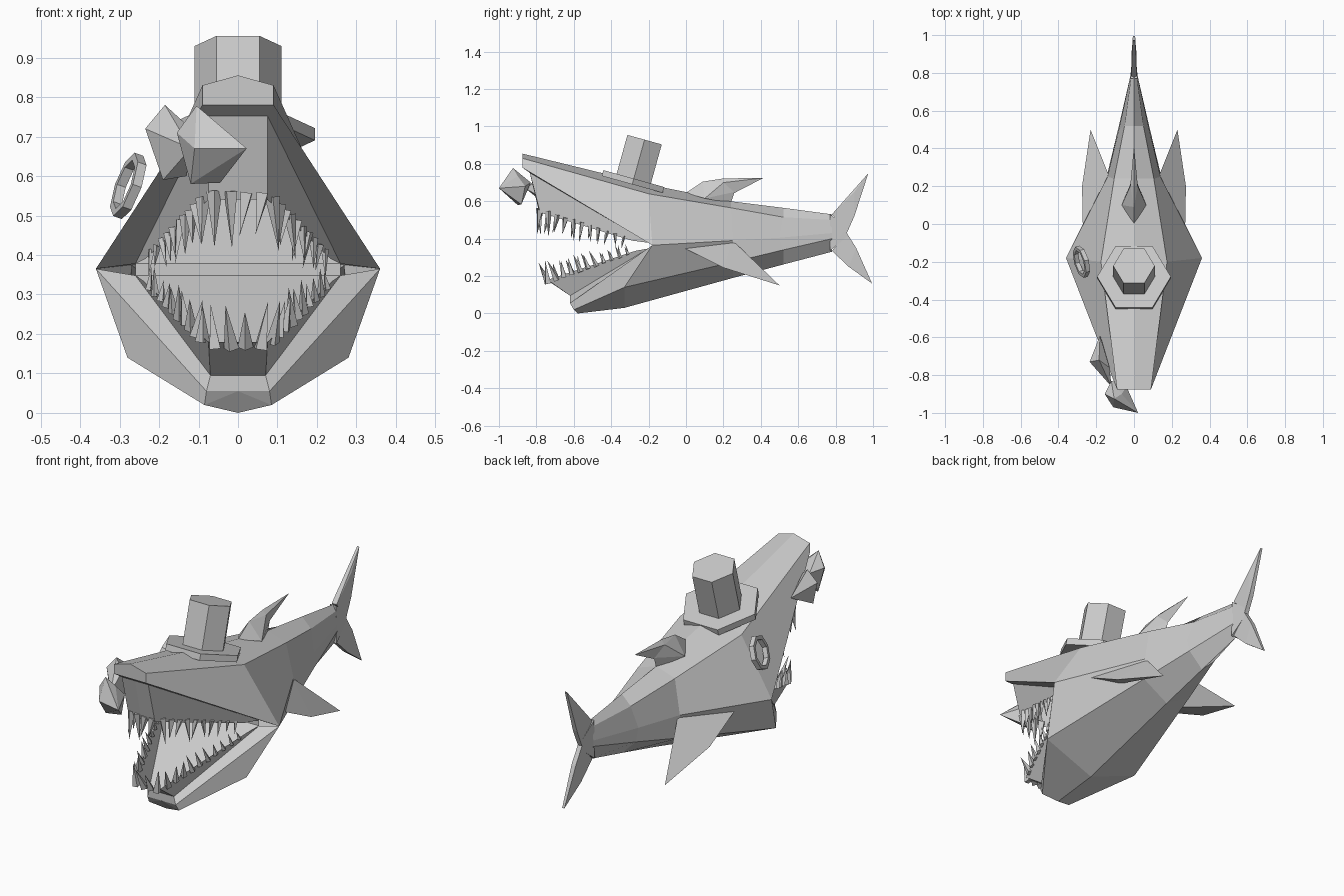
import bpy, bmesh, math, random
from mathutils import Vector, Matrix

random.seed(4)
if "Cube" in bpy.data.objects:
    bpy.data.objects.remove(bpy.data.objects["Cube"])

grey = bpy.data.materials.new("plain_grey")
grey.use_nodes = True
grey.diffuse_color = (0.6, 0.6, 0.6, 1)
shader = next(n for n in grey.node_tree.nodes if n.type == "BSDF_PRINCIPLED")
shader.inputs["Base Color"].default_value = grey.diffuse_color
shader.inputs["Roughness"].default_value = 0.8


def finish(name, bm, weld=True):
    """Turn a bmesh into a flat-shaded grey object."""
    if weld:
        bmesh.ops.remove_doubles(bm, verts=bm.verts, dist=0.0005)
    bmesh.ops.recalc_face_normals(bm, faces=bm.faces)
    mesh = bpy.data.meshes.new(name)
    bm.to_mesh(mesh)
    bm.free()
    mesh.materials.append(grey)
    obj = bpy.data.objects.new(name, mesh)
    bpy.context.collection.objects.link(obj)
    return obj


def flip(point, side):
    return Vector((point[0] * side, point[1], point[2]))


def loft(name, rows):
    """Skin between rows of half-section points, mirrored across x."""
    bm = bmesh.new()
    for side in (1, -1):
        for near, far in zip(rows, rows[1:]):
            for i in range(len(near) - 1):
                ring = []
                for p in (near[i], near[i + 1], far[i + 1], far[i]):
                    if p not in ring:
                        ring.append(p)
                if len(ring) > 2:
                    bm.faces.new([bm.verts.new(flip(p, side)) for p in ring])
    return finish(name, bm)


def hull(name, points, side=1, mirrored=False):
    """Convex solid around a few points, optionally symmetric."""
    bm = bmesh.new()
    for p in points:
        bm.verts.new(flip(p, side))
        if mirrored and p[0]:
            bm.verts.new(flip(p, -side))
    result = bmesh.ops.convex_hull(bm, input=bm.verts)
    spare = {v for v in result["geom_interior"] if isinstance(v, bmesh.types.BMVert)}
    bmesh.ops.delete(bm, geom=list(spare), context="VERTS")
    return finish(name, bm)


# Body: top, shoulder, side, lower crease and keel at each section
corner = (0.36, -0.18, 0.365)
low = (0.28, -0.33, 0.14)
keel = (0, -0.33, 0.03)
crown = (0, -0.2, 0.69)
shoulder = (0.175, -0.2, 0.64)
loft("body", [
    [crown, shoulder, corner, low, keel],
    [(0, 0.24, 0.6), (0.105, 0.24, 0.565), (0.14, 0.25, 0.39), (0.145, 0.25, 0.275), (0, 0.25, 0.19)],
    [(0, 0.52, 0.565), (0.05, 0.52, 0.515), (0.08, 0.5, 0.405), (0.08, 0.52, 0.34), (0, 0.52, 0.262)],
    [(0, 0.78, 0.53), (0.015, 0.78, 0.5), (0.02, 0.78, 0.43), (0.02, 0.78, 0.4), (0, 0.78, 0.33)],
])

# Snout and upper lip
nose_top, nose_edge = (0, -0.875, 0.855), (0.09, -0.875, 0.83)
lip_mid, lip_edge = (0, -0.875, 0.78), (0.09, -0.875, 0.78)
roof_mid, roof_edge, roof_back = (0, -0.835, 0.752), (0.075, -0.835, 0.752), (0.26, -0.2, 0.378)
loft("snout", [
    [crown, shoulder, corner],
    [nose_top, nose_edge, lip_edge],
    [nose_top, lip_mid, lip_edge],
])
loft("upper_lip", [[lip_mid, lip_edge, corner], [roof_mid, roof_edge, roof_back]])

# Lower jaw, lip and mouth floor
tip_lip_mid, tip_lip = (0, -0.62, 0.055), (0.08, -0.62, 0.055)
tip_base_mid, tip_base = (0, -0.58, 0), (0.085, -0.6, 0.02)
floor_mid, floor_edge, floor_back = (0, -0.62, 0.095), (0.07, -0.62, 0.095), (0.26, -0.2, 0.348)
loft("lower_jaw", [
    [keel, low, corner],
    [tip_base_mid, tip_base, tip_lip],
    [tip_base_mid, tip_lip_mid, tip_lip],
])
loft("lower_jaw_side", [[low, corner], [tip_base, tip_lip]])
loft("lower_lip", [[tip_lip_mid, tip_lip, corner], [floor_mid, floor_edge, floor_back]])
throat_low, throat_high = (0, -0.2, 0.348), (0, -0.2, 0.378)
loft("mouth_floor", [
    [floor_mid, floor_edge],
    [throat_low, floor_back],
    [throat_high, roof_back],
    [(0, 0.05, 0.56), (0.13, 0.05, 0.56)],
])

# Gums
upper_gum = [(0, -0.785, 0.54), (0.075, -0.78, 0.54), (0.235, -0.29, 0.39)]
lower_gum = [(0, -0.745, 0.18), (0.075, -0.74, 0.18), (0.24, -0.27, 0.335)]
loft("upper_gum", [[roof_mid, roof_edge, roof_back], upper_gum])
loft("lower_gum", [[floor_mid, floor_edge, floor_back], lower_gum])


def teeth(name, path, lean, length):
    """Rows of narrow spikes along both sides of a gum."""
    bm = bmesh.new()
    mid, bend, end = [Vector(p) for p in path]
    spots = [(mid.lerp(bend, t), 1.0) for t in (0.25, 0.8)]
    spots += [(bend.lerp(end, i / 11), 1 - i / 20) for i in range(1, 11)]
    for side in (1, -1):
        for spot, scale in spots:
            size = length * scale * random.uniform(0.75, 1.15)
            aim = Vector(lean) + Vector((random.uniform(-0.2, 0.2), random.uniform(-0.2, 0.2), 0))
            aim.normalize()
            turn = aim.to_track_quat("Z", "Y").to_matrix().to_4x4()
            place = Matrix.Translation(flip(spot, side) + aim * size * 0.35)
            bmesh.ops.create_cone(bm, cap_ends=True, segments=4, radius1=0.02 * scale,
                                  radius2=0, depth=size, matrix=place @ turn)
    return finish(name, bm, weld=False)


teeth("upper_teeth", upper_gum, (0, -0.1, -1), 0.13)
teeth("lower_teeth", lower_gum, (0, -0.3, 1), 0.12)

# Side, back and tail fins
for label, side in (("left", 1), ("right", -1)):
    hull(label + "_side_fin", [
        (0.27, -0.06, 0.375), (0.13, 0.25, 0.39), (0.18, 0.1, 0.3),
        (0.275, 0.2, 0.245), (0.23, 0.5, 0.15)], side)
hull("back_fin", [
    (0, 0, 0.645), (0.065, 0.1, 0.615), (0, 0.24, 0.59),
    (0, 0.09, 0.705), (0.02, 0.2, 0.7), (0, 0.26, 0.65)], mirrored=True)
hull("back_fin_tip", [
    (0, 0.09, 0.705), (0.02, 0.2, 0.7), (0, 0.2, 0.722), (0, 0.26, 0.645), (0, 0.415, 0.725)], mirrored=True)
hull("tail_hub", [
    (0.018, 0.77, 0.53), (0.02, 0.77, 0.335), (0.012, 0.86, 0.46), (0.012, 0.86, 0.41)], mirrored=True)
hull("upper_tail_fin", [
    (0.014, 0.78, 0.53), (0.012, 0.86, 0.43), (0.014, 0.9, 0.65), (0.006, 0.975, 0.75),
    (0.012, 0.9, 0.52)], mirrored=True)
hull("lower_tail_fin", [
    (0.014, 0.78, 0.335), (0.012, 0.86, 0.43), (0.014, 0.87, 0.25), (0.006, 0.995, 0.16),
    (0.012, 0.91, 0.35)], mirrored=True)


# Hat: six-sided brim and tall crown, tipped back with the slope of the head
def hat_part(name, radius, start, end):
    bm = bmesh.new()
    bmesh.ops.create_cone(bm, cap_ends=True, segments=6, radius1=radius, radius2=radius,
                          depth=end - start, matrix=Matrix.Translation((0, 0, (start + end) / 2)))
    spin = Matrix.Rotation(math.radians(90), 4, "Z")
    if max(abs(v.co.x) for v in bm.verts) > radius * 0.95:
        spin = Matrix.Identity(4)
    tilt = Matrix.Rotation(math.radians(-15.5), 4, "X")
    bm.transform(Matrix.Translation((0, -0.285, 0.7)) @ tilt @ spin)
    return finish(name, bm)


hat_part("hat_brim", 0.195, -0.01, 0.022)
hat_part("hat_crown", 0.11, 0, 0.238)

# Eyeglass: faceted ring against the side of the head
bm = bmesh.new()
facing = Vector((-0.9, -0.25, 0.33)).to_track_quat("Z", "Y").to_matrix().to_4x4()
place = Matrix.Translation((-0.278, -0.2, 0.575)) @ facing
rings = []
for i in range(8):
    a = math.tau * i / 8
    rings.append([bm.verts.new(place @ Vector((r * math.cos(a), r * math.sin(a), h)))
                  for r, h in ((0.085, -0.012), (0.085, 0.012), (0.065, 0.012), (0.065, -0.012))])
for i, ring in enumerate(rings):
    after = rings[(i + 1) % 8]
    for j in range(4):
        k = (j + 1) % 4
        bm.faces.new((ring[j], ring[k], after[k], after[j]))
finish("eyeglass_ring", bm)

# Moustache: two faceted lumps, each drawn out to a point
hull("moustache_front", [
    (0.022, -1, 0.67), (-0.105, -0.925, 0.778), (-0.065, -0.9, 0.735), (-0.155, -0.9, 0.71),
    (-0.12, -0.9, 0.58), (-0.045, -0.88, 0.583), (-0.04, -0.86, 0.68), (-0.11, -0.97, 0.67),
    (-0.12, -0.83, 0.7)])
hull("moustache_back", [
    (-0.18, -0.59, 0.68), (-0.185, -0.72, 0.78), (-0.235, -0.73, 0.72), (-0.19, -0.76, 0.59),
    (-0.13, -0.74, 0.6), (-0.13, -0.76, 0.73), (-0.16, -0.81, 0.68), (-0.12, -0.86, 0.67)])
